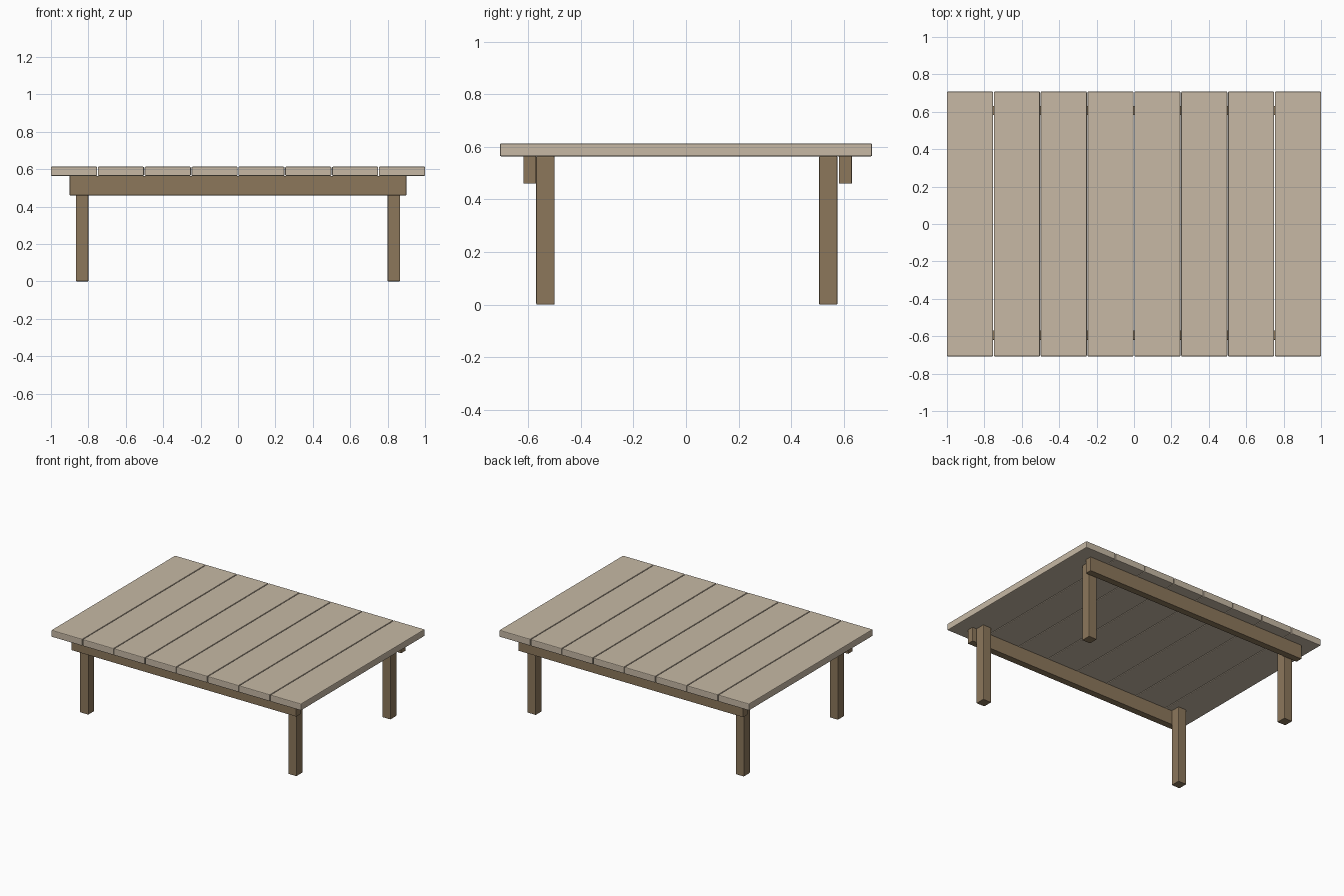
import bpy

cube = bpy.data.objects.get("Cube")
if cube:
    bpy.data.objects.remove(cube, do_unlink=True)


def material(name, color):
    mat = bpy.data.materials.new(name)
    mat.use_nodes = True
    mat.diffuse_color = color
    mat.node_tree.nodes["Principled BSDF"].inputs["Base Color"].default_value = color
    return mat


light_wood = material("light_wood", (0.571, 0.485, 0.376, 1))
dark_wood = material("dark_wood", (0.262, 0.184, 0.105, 1))


def board(name, low, high, mat, bevel):
    """Box between two corners with softened edges."""
    center = [(a + b) / 2 for a, b in zip(low, high)]
    bpy.ops.mesh.primitive_cube_add(size=1, location=center)
    obj = bpy.context.object
    obj.name = name
    obj.scale = [b - a for a, b in zip(low, high)]
    bpy.ops.object.transform_apply(location=False, rotation=False, scale=True)
    obj.data.materials.append(mat)
    mod = obj.modifiers.new("soft_edges", "BEVEL")
    mod.width = bevel
    mod.segments = 2
    return obj


TOP, UNDERSIDE, RAIL_BOTTOM = 0.613, 0.564, 0.46
PLANKS, GAP = 8, 0.004

# Table top planks, running front to back
pitch = (2 + GAP) / PLANKS
for i in range(PLANKS):
    x = -1 + i * pitch
    board(f"top_plank_{i + 1}", (x, -0.708, UNDERSIDE),
          (x + pitch - GAP, 0.708, TOP), light_wood, 0.005)

# Long rails outside the legs, with slightly uneven offsets front and back
for side, y in (("front", -0.619), ("back", 0.582)):
    board(f"{side}_rail", (-0.9, y, RAIL_BOTTOM),
          (0.9, y + 0.049, UNDERSIDE), dark_wood, 0.002)

# Four rectangular legs
for side, y in (("front", -0.57), ("back", 0.506)):
    for hand, x in (("right", -0.867), ("left", 0.8)):
        board(f"{side}_{hand}_leg", (x, y, 0),
              (x + 0.067, y + 0.07, UNDERSIDE), dark_wood, 0.004)
